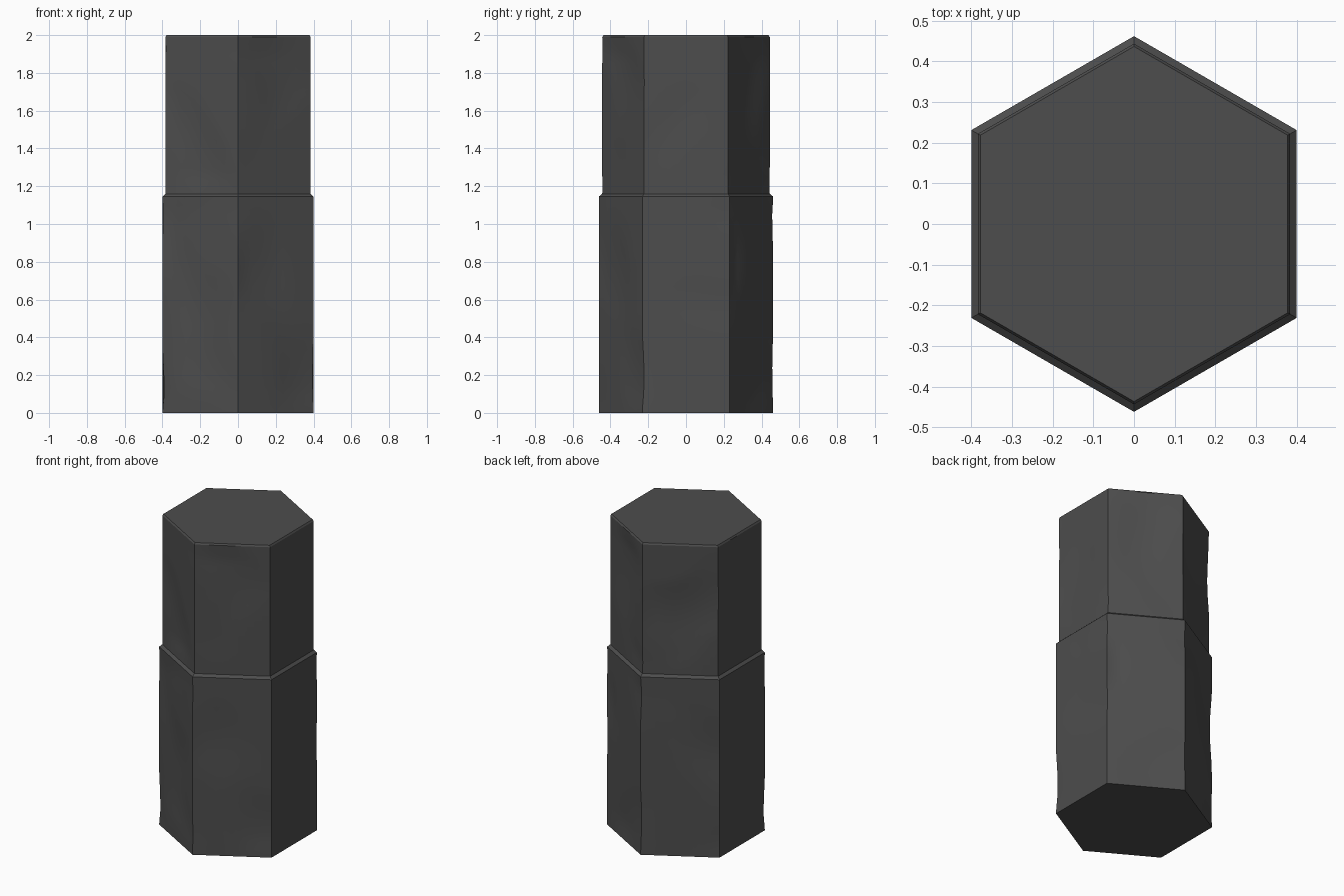
import bpy, bmesh, math
from mathutils import Vector, noise

if "Cube" in bpy.data.objects:
    bpy.data.objects.remove(bpy.data.objects["Cube"])

stone = bpy.data.materials.new("dark_stone")
stone.diffuse_color = (0.075, 0.075, 0.075, 1)
stone.use_nodes = True
stone.node_tree.nodes["Principled BSDF"].inputs["Base Color"].default_value = stone.diffuse_color

SEG = 10  # subdivisions across each of the six faces


def hex_ring(apothem):
    r = apothem / math.cos(math.pi / 6)
    corners = [Vector((r * math.sin(i * math.pi / 3), r * math.cos(i * math.pi / 3), 0)) for i in range(6)]
    pts = []
    for i in range(6):
        a, b = corners[i], corners[(i + 1) % 6]
        normal = (a + b).normalized()
        pts += [(a.lerp(b, k / SEG), normal, i) for k in range(SEG)]
    return pts


def stone_block(name, apothem, z0, z1, bevel_in, bevel_h, cap_top, cap_bottom, steps=24):
    """Hexagonal block with a chamfered upper rim and shallow chipped dents."""
    bm = bmesh.new()
    wall_top = z1 - bevel_h
    levels = [(z0 + (wall_top - z0) * k / steps, apothem) for k in range(steps + 1)]
    levels.append((z1, apothem - bevel_in))
    rings = []
    for z, a in levels:
        # dents fade out at the ends so the blocks meet cleanly
        fade = max(0.0, min(1.0, (z - z0) / 0.1, (wall_top - z) / 0.1))
        ring = []
        for p, n, side in hex_ring(a):
            q = Vector((p.x * 2.5 + side * 7, p.y * 2.5, z * 2.2))
            dent = max(0.0, noise.noise(q) - 0.08) * 0.022 * fade
            co = p - n * dent
            ring.append(bm.verts.new((co.x, co.y, z)))
        rings.append(ring)
    count = len(rings[0])
    for lo, hi in zip(rings, rings[1:]):
        for i in range(count):
            j = (i + 1) % count
            bm.faces.new((lo[i], lo[j], hi[j], hi[i]))
    if cap_top:
        bm.faces.new(rings[-1])
    if cap_bottom:
        bm.faces.new(rings[0])
    bmesh.ops.recalc_face_normals(bm, faces=bm.faces)
    if bm.faces[:] and sum(f.normal.dot(Vector((*f.calc_center_median().xy, 0))) for f in bm.faces) < 0:
        bmesh.ops.reverse_faces(bm, faces=bm.faces[:])
    mesh = bpy.data.meshes.new(name)
    bm.to_mesh(mesh)
    bm.free()
    mesh.materials.append(stone)
    obj = bpy.data.objects.new(name, mesh)
    bpy.context.collection.objects.link(obj)
    bpy.ops.object.select_all(action='DESELECT')
    obj.select_set(True)
    bpy.context.view_layer.objects.active = obj
    bpy.ops.object.shade_smooth_by_angle(angle=math.radians(25))


# wide lower block, ending in a sloped ledge
stone_block("lower_column", 0.40, 0.0, 1.16, 0.016, 0.015, False, True)
# slightly narrower upper block
stone_block("upper_column", 0.384, 1.16, 2.0, 0.006, 0.01, True, False)
